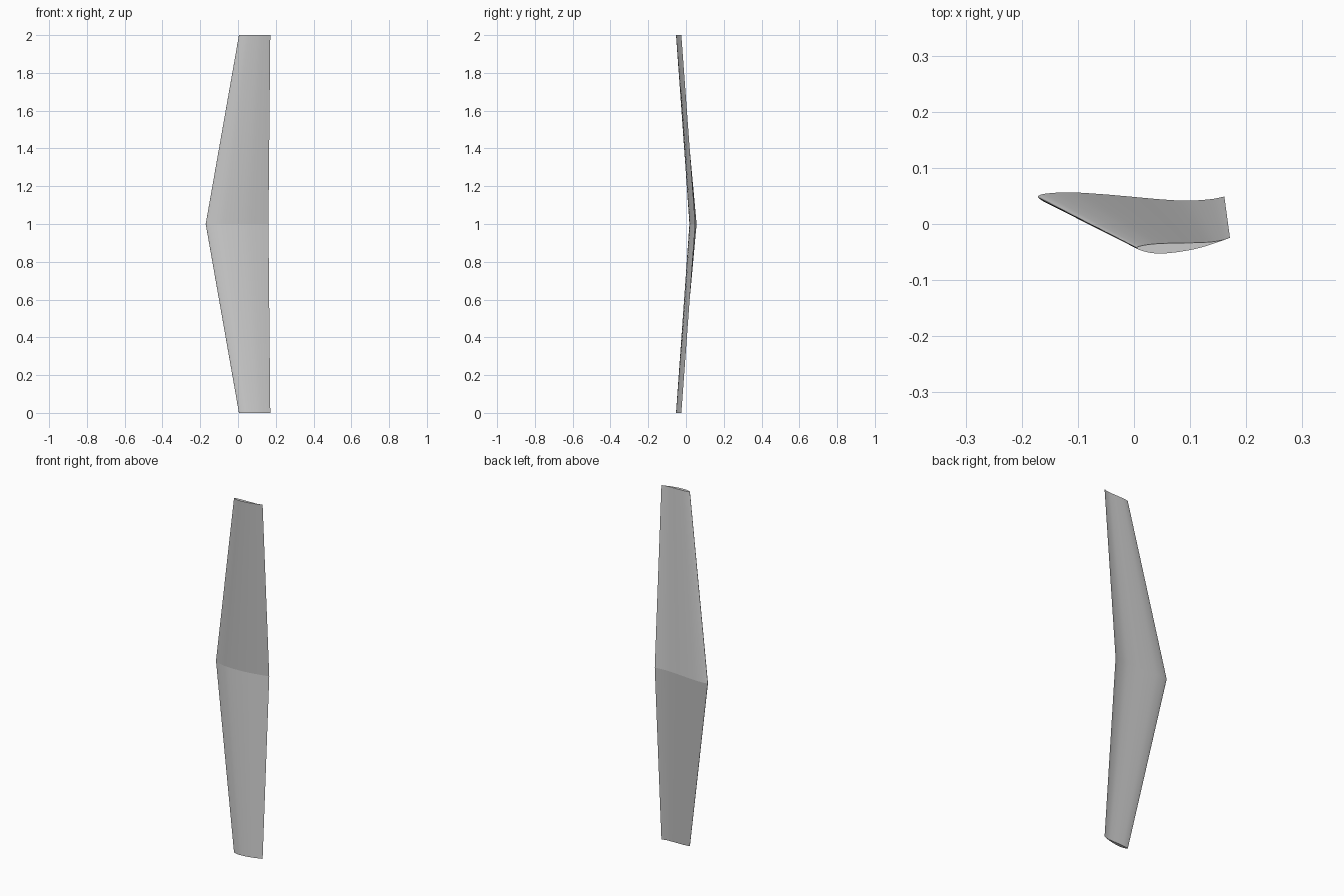
import bpy, bmesh, math
from mathutils import Vector

if "Cube" in bpy.data.objects:
    bpy.data.objects.remove(bpy.data.objects["Cube"])

# Cambered airfoil on a unit chord: trailing edge -> back side -> nose -> front side -> trailing edge
OUTLINE = [(1, 0), (.93, -.014), (.8, -.0225), (.65, -.0145), (.5, -.001), (.35, .012), (.2, .0215),
           (.1, .0205), (.04, .015), (.012, .009), (0, 0), (.01, -.014), (.04, -.032), (.1, -.056),
           (.18, -.078), (.28, -.091), (.45, -.091), (.65, -.075), (.85, -.037), (1, 0)]


def smooth_path(pts, steps=4):
    """Catmull-Rom spline through the points, ends kept sharp."""
    p = [Vector(q) for q in pts]
    p = [2 * p[0] - p[1]] + p + [2 * p[-1] - p[-2]]
    out = []
    for i in range(1, len(p) - 2):
        a, b, c, d = p[i - 1:i + 3]
        for k in range(steps):
            t = k / steps
            out.append(.5 * (2 * b + (c - a) * t + (2 * a - 5 * b + 4 * c - d) * t ** 2
                             + (3 * b - a - 3 * c + d) * t ** 3))
    return out


PROFILE = smooth_path(OUTLINE)


def section(bm, nose, tail, z):
    """Place the airfoil so its chord runs from nose to tail."""
    n = Vector(nose)
    c = Vector(tail) - n
    up = Vector((-c.y, c.x))
    return [bm.verts.new((*(n + c * p.x + up * p.y), z)) for p in PROFILE]


# Wing: wide middle section lofted to twisted, narrower tips
bm = bmesh.new()
tip = ((.005, -.0425), (.171, -.0245))
root = ((-.171, .049), (.161, .049))
rings = [section(bm, *tip, 0), section(bm, *root, 1), section(bm, *tip, 2)]
n = len(PROFILE)
for lo, hi in zip(rings, rings[1:]):
    for i in range(n):
        j = (i + 1) % n
        bm.faces.new((lo[i], lo[j], hi[j], hi[i]))

# Flat tip caps
bm.faces.new(rings[0])
bm.faces.new(rings[2])
bmesh.ops.recalc_face_normals(bm, faces=bm.faces)

# Smooth around the section, crisp crease at the middle
for f in bm.faces:
    f.smooth = True
for e in bm.edges:
    mid = all(abs(v.co.z - 1) < 1e-4 for v in e.verts)
    if mid or e.calc_face_angle(0) > math.radians(35):
        e.smooth = False

mesh = bpy.data.meshes.new("wing")
bm.to_mesh(mesh)
bm.free()
wing = bpy.data.objects.new("wing", mesh)
bpy.context.collection.objects.link(wing)
